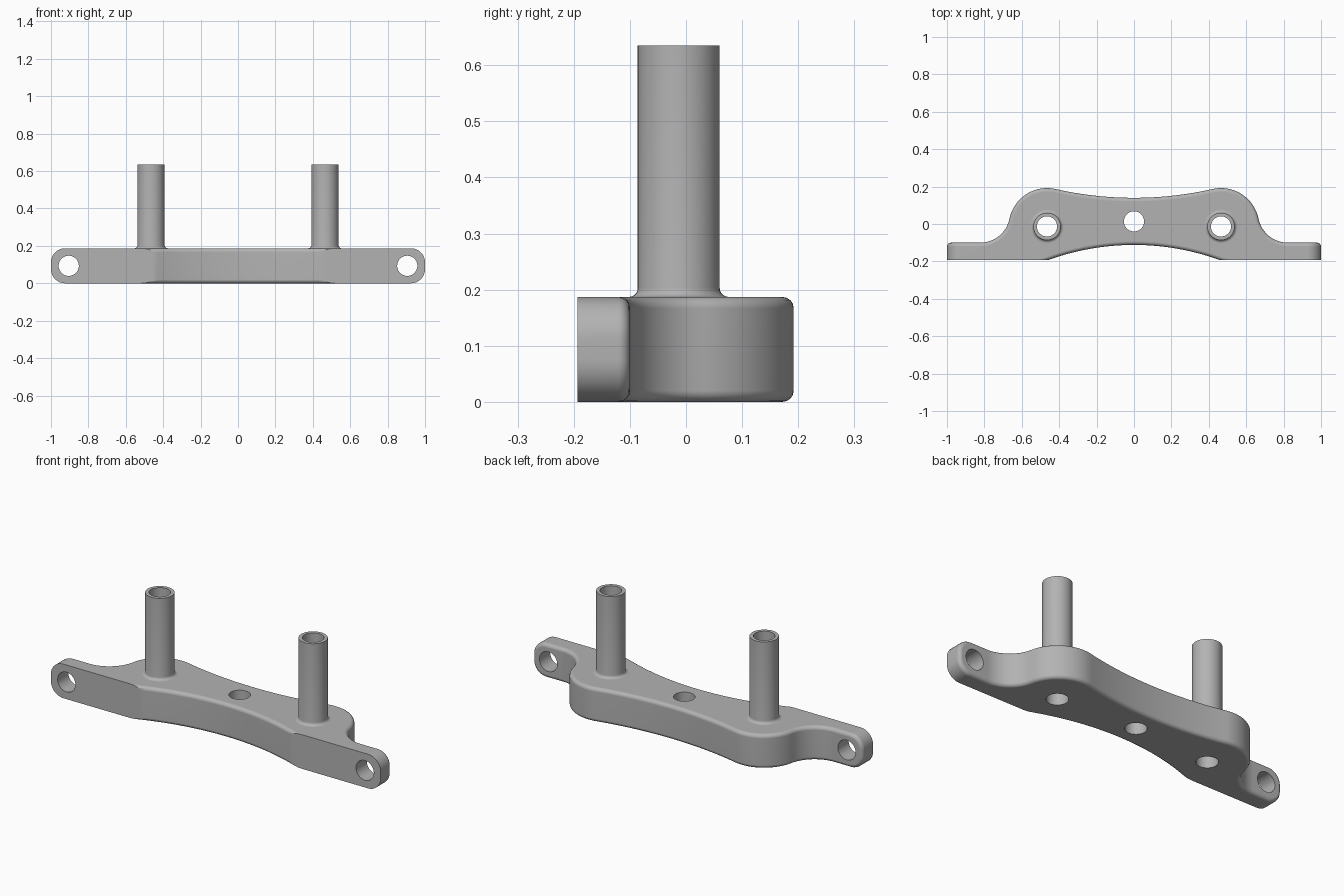
import bpy, bmesh
from math import sin, cos, pi, sqrt, atan2, hypot
from mathutils import Matrix, Vector

if "Cube" in bpy.data.objects:
    bpy.data.objects.remove(bpy.data.objects["Cube"])

H = 0.187                     # plate thickness
FRONT, EAR_BACK = -0.193, -0.1
PX, PY = 0.465, -0.013        # post centre
LOBE, FILLET = 0.205, 0.16    # rear lobe and ear fillet radii
BORE = 0.054

steel = bpy.data.materials.new("satin grey")
steel.use_nodes = True
grey = (0.45, 0.45, 0.45, 1)
steel.diffuse_color = grey
steel.node_tree.nodes["Principled BSDF"].inputs["Base Color"].default_value = grey


def make_object(name, bm):
    bmesh.ops.recalc_face_normals(bm, faces=bm.faces)
    mesh = bpy.data.meshes.new(name)
    bm.to_mesh(mesh)
    bm.free()
    mesh.materials.append(steel)
    ob = bpy.data.objects.new(name, mesh)
    bpy.context.collection.objects.link(ob)
    return ob


def activate(ob):
    bpy.ops.object.select_all(action='DESELECT')
    ob.select_set(True)
    bpy.context.view_layer.objects.active = ob


def smooth(ob):
    activate(ob)
    bpy.ops.object.shade_smooth_by_angle(angle=0.55)


def arc(cx, cy, r, a, b, n):
    return [(cx + r * cos(a + (b - a) * i / n), cy + r * sin(a + (b - a) * i / n))
            for i in range(n + 1)]


# Right half of the plate outline, built from tangent arcs
def half_outline():
    mid_front, mid_back, knee = -0.112, 0.14, 0.46
    sag = mid_front - FRONT
    rf = (knee ** 2 + sag ** 2) / (2 * sag)
    cf = mid_front - rf
    pts = arc(0, cf, rf, pi / 2, atan2(FRONT - cf, knee), 14)
    pts += [(1, FRONT), (1, EAR_BACK)]
    # concave fillet from ear to lobe
    fy = EAR_BACK + FILLET
    fx = PX + sqrt((LOBE + FILLET) ** 2 - (fy - PY) ** 2)
    join = atan2(fy - PY, fx - PX)
    pts += arc(fx, fy, FILLET, 1.5 * pi, pi + join, 12)
    # lobe, then the shallow rear hollow
    d = mid_back - PY
    rb = (PX ** 2 + d ** 2 - LOBE ** 2) / (2 * (LOBE - d))
    cb = mid_back + rb
    end = atan2(cb - PY, -PX)
    pts += arc(PX, PY, LOBE, join, end, 20)[1:]
    pts += arc(0, cb, rb, end - pi, -pi / 2, 12)[1:]
    return pts


# Base plate
half = half_outline()
outline = half + [(-x, y) for x, y in reversed(half[1:-1])]
bm = bmesh.new()
face = bm.faces.new([bm.verts.new((x, y, 0)) for x, y in outline])
top = bmesh.ops.extrude_face_region(bm, geom=[face])["geom"]
bmesh.ops.translate(bm, vec=(0, 0, H),
                    verts=[g for g in top if isinstance(g, bmesh.types.BMVert)])
bmesh.ops.recalc_face_normals(bm, faces=bm.faces)

# Round the ear ends
ends = [e for e in bm.edges if all(abs(v.co.x) > 0.999 for v in e.verts)
        and abs(e.verts[0].co.y - e.verts[1].co.y) > 0.01]
bmesh.ops.bevel(bm, geom=ends, offset=0.075, segments=8, profile=0.5,
                affect='EDGES', clamp_overlap=False)

# Soften every rim except the flat front of the ears
bm.normal_update()
rims = [e for e in bm.edges if len(e.link_faces) == 2
        and e.calc_face_angle(0) > 0.6
        and (e.verts[0].co.y + e.verts[1].co.y) / 2 > FRONT + 0.002]
bmesh.ops.bevel(bm, geom=rims, offset=0.02, segments=4, profile=0.5,
                affect='EDGES', clamp_overlap=False)
plate = make_object("base_plate", bm)

# Cutter with all five bores
bm = bmesh.new()


def bore(x, y, z, turn):
    matrix = Matrix.Translation((x, y, z)) @ Matrix.Rotation(turn, 4, 'X')
    bmesh.ops.create_cone(bm, cap_ends=True, segments=40, radius1=BORE,
                          radius2=BORE, depth=0.5, matrix=matrix)


bore(0, 0.014, H / 2, 0)
for side in (-1, 1):
    bore(side * PX, PY, H / 2, 0)
    bore(side * 0.905, (FRONT + EAR_BACK) / 2, H / 2, pi / 2)
cutter = make_object("bore_cutter", bm)
cutter.hide_render = True

cut = plate.modifiers.new("bores", 'BOOLEAN')
cut.operation = 'DIFFERENCE'
cut.solver = 'EXACT'
cut.object = cutter
activate(plate)
bpy.ops.object.modifier_apply(modifier=cut.name)
bpy.data.objects.remove(cutter)
smooth(plate)
normals = plate.modifiers.new("even shading", 'WEIGHTED_NORMAL')
normals.keep_sharp = True


# Hollow posts with a small flared foot
def post(name, x):
    r, flare, height = 0.073, 0.016, 0.635
    profile = [(BORE, H), (BORE, height), (r, height)]
    profile += arc(r + flare, H + flare, flare, pi, 1.5 * pi, 5)
    bm = bmesh.new()
    verts = [bm.verts.new((p, 0, z)) for p, z in profile]
    edges = [bm.edges.new(pair) for pair in zip(verts, verts[1:])]
    bmesh.ops.spin(bm, geom=verts + edges, axis=(0, 0, 1), cent=(0, 0, 0),
                   angle=2 * pi, steps=40)
    bmesh.ops.remove_doubles(bm, verts=bm.verts, dist=0.0001)
    bmesh.ops.translate(bm, verts=bm.verts, vec=(x, PY, 0))
    ob = make_object(name, bm)
    # an open shell: make sure the outside faces outward
    outer = max(ob.data.polygons, key=lambda p: p.area * (
        hypot(p.center.x - x, p.center.y - PY) > 0.068))
    if outer.normal.dot(outer.center - Vector((x, PY, outer.center.z))) < 0:
        ob.data.flip_normals()
    smooth(ob)


post("left_post", PX)
post("right_post", -PX)
